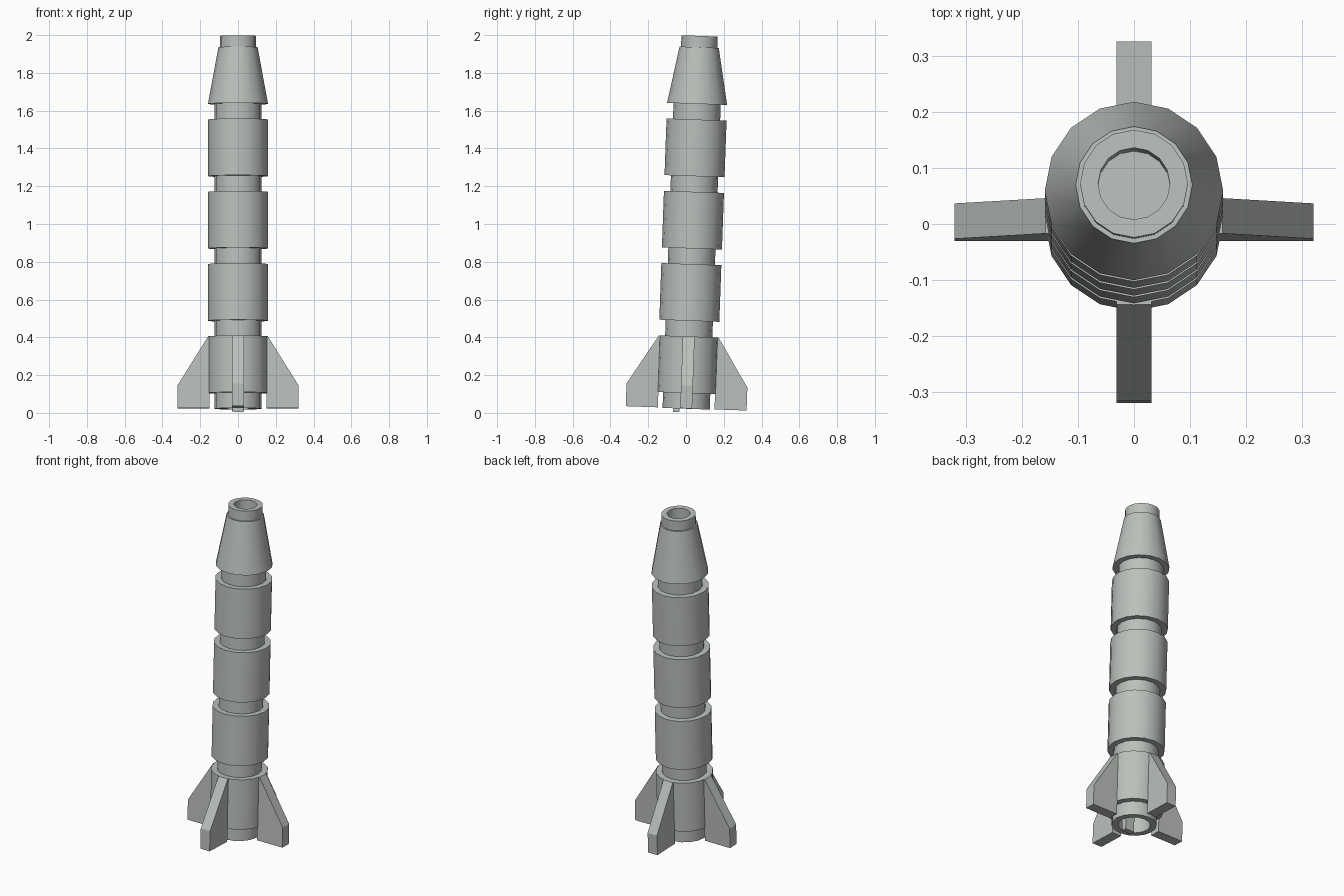
import bpy, bmesh, math
from mathutils import Matrix

if "Cube" in bpy.data.objects:
    bpy.data.objects.remove(bpy.data.objects["Cube"])

SIDES = 16
PITCH = 0.383          # distance between stacked stages
R_BODY, R_NECK = 0.159, 0.125
TILT = Matrix.Rotation(-0.036, 4, 'X')   # whole stack leans slightly back

grey = bpy.data.materials.new("light_grey")
grey.diffuse_color = (0.50, 0.53, 0.50, 1)
grey.use_nodes = True
grey.node_tree.nodes["Principled BSDF"].inputs["Base Color"].default_value = grey.diffuse_color


def finish(name, bm, smooth=True):
    bmesh.ops.remove_doubles(bm, verts=bm.verts, dist=1e-5)
    bmesh.ops.recalc_face_normals(bm, faces=bm.faces)
    bm.transform(TILT)
    me = bpy.data.meshes.new(name)
    bm.to_mesh(me)
    bm.free()
    me.materials.append(grey)
    ob = bpy.data.objects.new(name, me)
    bpy.context.collection.objects.link(ob)
    if smooth:
        bpy.ops.object.select_all(action='DESELECT')
        ob.select_set(True)
        bpy.context.view_layer.objects.active = ob
        bpy.ops.object.shade_smooth_by_angle(angle=math.radians(30))
    return ob


def lathe(name, profile, z0=0.0):
    """Spin (radius, height) points round the axis; radius 0 closes an end."""
    bm = bmesh.new()
    verts = [bm.verts.new((r, 0, z + z0)) for r, z in profile]
    edges = [bm.edges.new(p) for p in zip(verts, verts[1:])]
    bmesh.ops.spin(bm, geom=verts + edges, axis=(0, 0, 1), cent=(0, 0, 0),
                   angle=math.tau, steps=SIDES, use_merge=True)
    return finish(name, bm)


def prism(name, outline, half, turn=0.0):
    """Plate from an (x, z) outline, thick along y, turned about the axis."""
    bm = bmesh.new()
    face = bm.faces.new([bm.verts.new((x, -half, z)) for x, z in outline])
    ext = bmesh.ops.extrude_face_region(bm, geom=[face])
    bmesh.ops.translate(bm, vec=(0, 2 * half, 0),
                        verts=[v for v in ext['geom'] if isinstance(v, bmesh.types.BMVert)])
    bm.transform(Matrix.Rotation(turn, 4, 'Z'))
    return finish(name, bm, smooth=False)


# Bottom stage: open socket in the lower neck
lathe("bottom_stage", [(0, 0.12), (0.09, 0.12), (0.09, 0.022), (R_NECK, 0.022),
                       (R_NECK, 0.105), (R_BODY, 0.105), (R_BODY, 0.405), (0, 0.405)])

# Middle stages: narrow neck below a wide drum
for i in range(1, 4):
    lathe(f"middle_stage_{i}", [(0, 0.022), (R_NECK, 0.022), (R_NECK, 0.105),
                                (R_BODY, 0.105), (R_BODY, 0.405), (0, 0.405)], i * PITCH)

# Nose: tapered cone with a hollow tip
lathe("nose_cone", [(0, 0.022), (R_NECK, 0.022), (R_NECK, 0.105), (R_BODY, 0.105),
                    (0.104, 0.405), (0.096, 0.405), (0.096, 0.465), (0.064, 0.465),
                    (0.064, 0.30), (0, 0.30)], 4 * PITCH)

# Four fins
fin = [(0.15, 0.024), (0.32, 0.024), (0.32, 0.145), (0.158, 0.405), (0.15, 0.405)]
for i, side in enumerate(("right", "back", "left", "front")):
    prism(f"{side}_fin", fin, 0.0315, i * math.pi / 2)

# Locking tab inside the bottom socket
prism("locking_tab", [(0.036, 0.003), (0.068, 0.003), (0.068, 0.12), (0.036, 0.12)],
      0.03, -math.pi / 2)
